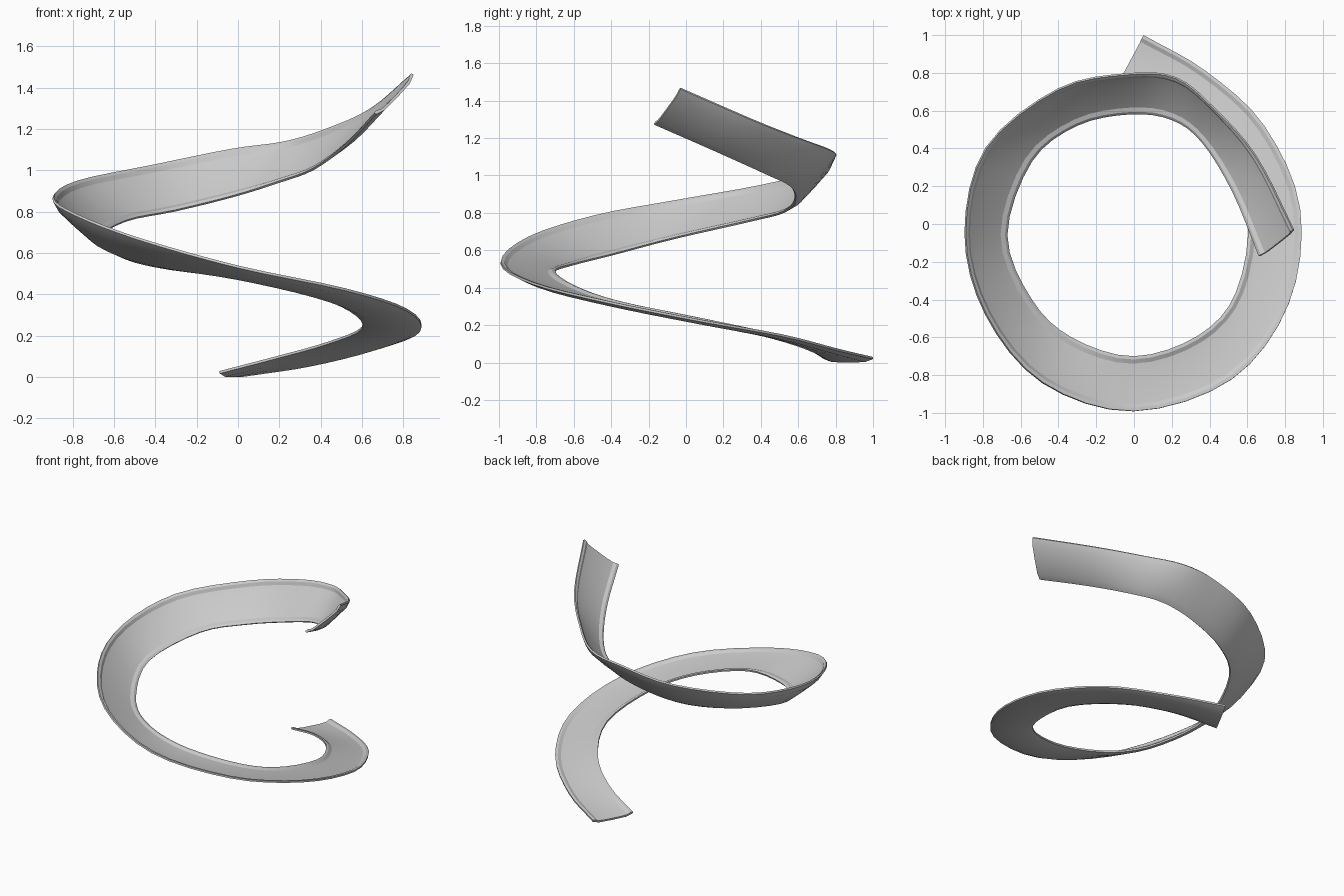
import bpy, bmesh
from mathutils import Vector

if "Cube" in bpy.data.objects:
    bpy.data.objects.remove(bpy.data.objects["Cube"])

# Guide stations along the spiral: outer edge x, y, z and inner edge x, y, z
STATIONS = [
    (0.05, 1.00, 0.03, -0.09, 0.74, 0.03),
    (0.38, 0.81, 0.075, 0.18, 0.62, 0.10),
    (0.69, 0.52, 0.15, 0.43, 0.40, 0.17),
    (0.88, 0.08, 0.23, 0.60, 0.05, 0.245),
    (0.82, -0.42, 0.33, 0.54, -0.36, 0.33),
    (0.52, -0.82, 0.43, 0.34, -0.59, 0.41),
    (0.00, -0.99, 0.54, 0.00, -0.70, 0.49),
    (-0.48, -0.84, 0.675, -0.33, -0.60, 0.53),
    (-0.78, -0.48, 0.79, -0.54, -0.40, 0.58),
    (-0.89, -0.05, 0.87, -0.67, -0.06, 0.67),
    (-0.78, 0.40, 0.95, -0.54, 0.33, 0.76),
    (-0.40, 0.71, 1.03, -0.30, 0.52, 0.81),
    (-0.03, 0.79, 1.105, -0.02, 0.58, 0.88),
    (0.22, 0.77, 1.14, 0.20, 0.55, 0.95),
    (0.42, 0.61, 1.20, 0.36, 0.43, 1.01),
    (0.64, 0.36, 1.30, 0.52, 0.17, 1.13),
    (0.84, -0.03, 1.47, 0.66, -0.17, 1.28),
]
# Channel cross-section: position across the width (0 inner, 1 outer), height
PROFILE = [(0, 0), (0.06, 0), (0.13, -0.012), (0.3, -0.016), (0.7, -0.016),
           (0.87, -0.012), (0.94, 0), (1, 0), (1, -0.012), (0.84, -0.028),
           (0.5, -0.03), (0.16, -0.028), (0, -0.012)]
STEPS = 4


def spline(pts, steps):
    """Catmull-Rom curve through the points."""
    ext = [2 * pts[0] - pts[1]] + pts + [2 * pts[-1] - pts[-2]]
    out = []
    for i in range(len(pts) - 1):
        a, b, c, d = ext[i:i + 4]
        for k in range(steps):
            t = k / steps
            out.append(0.5 * (2 * b + (c - a) * t + (2 * a - 5 * b + 4 * c - d) * t * t
                              + (3 * b - a - 3 * c + d) * t ** 3))
    return out + [pts[-1]]


outer = spline([Vector(s[:3]) for s in STATIONS], STEPS)
inner = spline([Vector(s[3:]) for s in STATIONS], STEPS)
mid = [(o + i) / 2 for o, i in zip(outer, inner)]

# Spiral ribbon: sweep the lipped channel between both edges
bm = bmesh.new()
rings = []
for n, (o, i) in enumerate(zip(outer, inner)):
    tangent = mid[min(n + 1, len(mid) - 1)] - mid[max(n - 1, 0)]
    normal = tangent.cross(o - i).normalized()
    rings.append([bm.verts.new(i.lerp(o, t) + normal * h) for t, h in PROFILE])
count = len(PROFILE)
for r0, r1 in zip(rings, rings[1:]):
    for j in range(count):
        k = (j + 1) % count
        bm.faces.new((r0[j], r0[k], r1[k], r1[j]))
bm.faces.new(rings[0])
bm.faces.new(rings[-1])
bmesh.ops.recalc_face_normals(bm, faces=bm.faces)

# Rest the lowest point on the ground
low = min(v.co.z for v in bm.verts)
bmesh.ops.translate(bm, vec=(0, 0, -low), verts=bm.verts)

mesh = bpy.data.meshes.new("spiral_ribbon")
bm.to_mesh(mesh)
bm.free()
ribbon = bpy.data.objects.new("spiral_ribbon", mesh)
bpy.context.collection.objects.link(ribbon)
bpy.context.view_layer.objects.active = ribbon
ribbon.select_set(True)
bpy.ops.object.shade_smooth_by_angle(angle=0.35)
